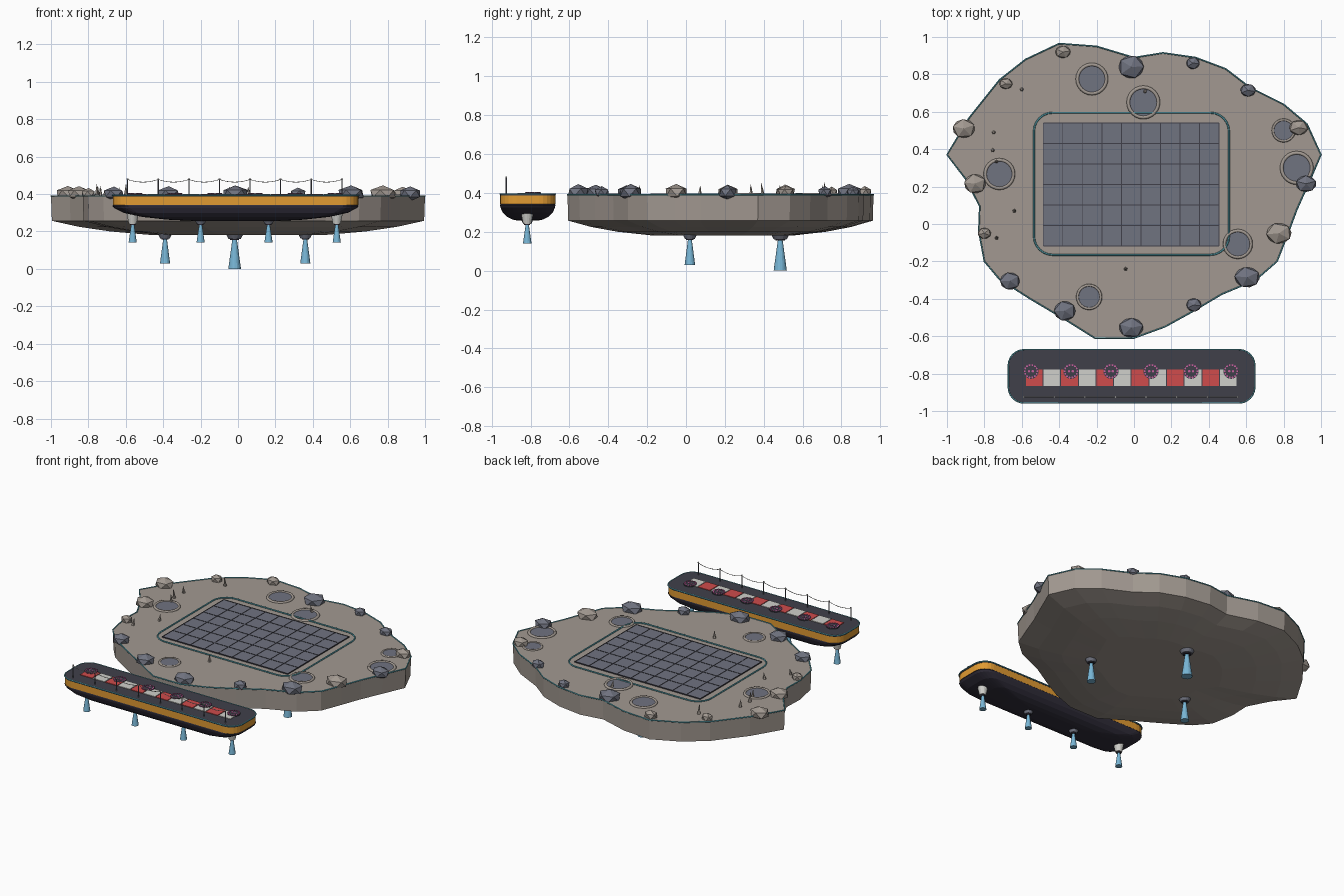
import bpy, bmesh, math, random
from mathutils import Vector

if "Cube" in bpy.data.objects:
    bpy.data.objects.remove(bpy.data.objects["Cube"])

random.seed(4)


def mat(name, r, g, b):
    m = bpy.data.materials.new(name)
    lin = [(c / 255 / 12.92) if c < 11 else ((c / 255 + 0.055) / 1.055) ** 2.4 for c in (r, g, b)]
    m.diffuse_color = (*lin, 1)
    m.use_nodes = True
    m.node_tree.nodes["Principled BSDF"].inputs["Base Color"].default_value = m.diffuse_color
    return m


TAN = mat("tan_rock", 162, 153, 145)
SLATE = mat("slate_grey", 112, 115, 128)
TEAL = mat("teal_trim", 85, 160, 172)
DECK = mat("dark_deck", 64, 64, 74)
HULL = mat("dark_hull", 48, 45, 58)
ORANGE = mat("orange_band", 225, 155, 50)
RED = mat("red_tile", 208, 76, 76)
WHITE = mat("pale_grey", 208, 208, 203)
BLUE = mat("blue_flame", 120, 182, 214)
PINK = mat("pink_light", 200, 95, 160)


def finish(name, bm, mats):
    bmesh.ops.recalc_face_normals(bm, faces=bm.faces)
    me = bpy.data.meshes.new(name)
    bm.to_mesh(me)
    bm.free()
    for m in mats:
        me.materials.append(m)
    ob = bpy.data.objects.new(name, me)
    bpy.context.collection.objects.link(ob)
    return ob


def loft(name, outline, centre, rings, mats, bands):
    """Stack scaled copies of an outline; bands gives a material slot per wall."""
    bm = bmesh.new()
    cx, cy = centre
    loops = [[bm.verts.new((cx + (x - cx) * s, cy + (y - cy) * s, z)) for x, y in outline]
             for z, s in rings]
    n = len(outline)
    for a, b, slot in zip(loops, loops[1:], bands):
        for i in range(n):
            bm.faces.new((a[i], a[(i + 1) % n], b[(i + 1) % n], b[i])).material_index = slot
    bm.faces.new(loops[0]).material_index = bands[0]
    bm.faces.new(loops[-1]).material_index = bands[-1]
    return finish(name, bm, mats)


def box(name, x0, x1, y0, y1, z0, z1, m):
    return loft(name, [(x0, y0), (x1, y0), (x1, y1), (x0, y1)], (0, 0), [(z0, 1), (z1, 1)], [m], [0])


def cone(name, x, y, z0, z1, r0, r1, m, sides=16):
    bm = bmesh.new()
    bmesh.ops.create_cone(bm, cap_ends=True, segments=sides, radius1=r0, radius2=r1, depth=z1 - z0)
    bmesh.ops.translate(bm, verts=bm.verts, vec=(x, y, (z0 + z1) / 2))
    return finish(name, bm, [m])


def tube(name, pts, r, m, closed=False):
    cu = bpy.data.curves.new(name, 'CURVE')
    cu.dimensions = '3D'
    cu.bevel_depth, cu.bevel_resolution = r, 1
    cu.use_fill_caps = True
    sp = cu.splines.new('POLY')
    sp.points.add(len(pts) - 1)
    for p, c in zip(sp.points, pts):
        p.co = (*c, 1)
    sp.use_cyclic_u = closed
    cu.materials.append(m)
    ob = bpy.data.objects.new(name, cu)
    bpy.context.collection.objects.link(ob)
    bpy.ops.object.select_all(action='DESELECT')
    ob.select_set(True)
    bpy.context.view_layer.objects.active = ob
    bpy.ops.object.convert(target='MESH')


def round_rect(x0, x1, y0, y1, r, steps=6):
    corners = [(x1 - r, y1 - r, 0), (x0 + r, y1 - r, 90), (x0 + r, y0 + r, 180), (x1 - r, y0 + r, 270)]
    return [(cx + r * math.cos(math.radians(a + 90 * i / steps)),
             cy + r * math.sin(math.radians(a + 90 * i / steps)))
            for cx, cy, a in corners for i in range(steps + 1)]


# Floating rock island
TOP = 0.39
shore = [(-1, .37), (-.88, .57), (-.72, .77), (-.58, .88), (-.40, .965), (-.2, .95), (0, .89),
         (.155, .915), (.33, .89), (.49, .83), (.62, .73), (.80, .64), (.925, .535), (1, .37),
         (.935, .22), (.87, .075), (.82, -.06), (.765, -.2), (.65, -.3), (.47, -.375), (.31, -.47),
         (.165, -.55), (0, -.61), (-.21, -.61), (-.37, -.51), (-.555, -.40), (-.72, -.295),
         (-.8, -.2), (-.83, -.04), (-.825, .095), (-.9, .24)]
loft("island", shore, (0, .2), [(.18, .45), (.2, .68), (.225, .85), (.257, .995), (TOP, 1)], [TAN], [0] * 4)
tube("island_edge_trim", [(x, y, TOP) for x, y in shore], .004, TEAL, True)

# Landing pad with tile joints and a glowing border
PX0, PX1, PY0, PY1 = -.485, .455, -.117, .54
box("landing_pad", PX0, PX1, PY0, PY1, TOP - .005, TOP + .005, SLATE)
for i in range(10):
    x = PX0 + (PX1 - PX0) * i / 9
    box("pad_joint_long", x - .002, x + .002, PY0, PY1, TOP, TOP + .007, DECK)
for i in range(7):
    y = PY0 + (PY1 - PY0) * i / 6
    box("pad_joint_cross", PX0, PX1, y - .002, y + .002, TOP, TOP + .007, DECK)
tube("pad_border", [(x, y, TOP + .003) for x, y in round_rect(-.535, .508, -.165, .595, .1)], .005, TEAL, True)

# Craters: low rim around a flat floor
for x, y, r in [(-.225, .775, .087), (.05, .65, .09), (-.72, .267, .085), (-.24, -.39, .07),
                (.555, -.107, .08), (.80, .50, .064), (.87, .30, .09)]:
    cone("crater_floor", x, y, TOP - .003, TOP + .003, r * .8, r * .8, SLATE, 24)
    tube("crater_rim", [(x + r * .89 * math.cos(a * math.tau / 24), y + r * .89 * math.sin(a * math.tau / 24), TOP)
                        for a in range(24)], r * .11, TAN, True)

# Boulders along the shore
tan_rocks = [(-.38, .92, .043), (-.685, .75, .037), (-.91, .51, .062), (-.85, .215, .06),
             (-.8, -.05, .037), (.775, -.05, .07), (.88, .515, .052)]
slate_rocks = [(-.015, .84, .07), (.315, .86, .037), (.61, .715, .043), (-.663, -.305, .055), (-.37, -.465, .06),
               (-.015, -.555, .068), (.32, -.433, .042), (.605, -.285, .07), (.92, .215, .057)]
for rocks, m in ((tan_rocks, TAN), (slate_rocks, SLATE)):
    for x, y, r in rocks:
        bm = bmesh.new()
        bmesh.ops.create_icosphere(bm, subdivisions=1, radius=1)
        turn, wide = random.uniform(0, 6), random.uniform(.85, 1)
        for v in bm.verts:
            c, s = math.cos(turn), math.sin(turn)
            px, py = v.co.x * c - v.co.y * s, v.co.x * s + v.co.y * c
            v.co = Vector((x + px * r * 1.08, y + py * r * wide, TOP + .012 + v.co.z * (.015 + r * .42)))
        finish("boulder", bm, [m])

# Thin stone shards
for x, y in [(-.6, .72), (-.75, .49), (-.755, .395), (-.735, .335), (-.64, .07), (-.735, -.075),
             (-.045, -.24), (.06, .71)]:
    shard = cone("shard", 0, 0, 0, random.uniform(.045, .07), .011, .001, TAN, 5)
    shard.location = (x, y, TOP - .003)
    shard.rotation_euler = (random.uniform(-.2, .2), random.uniform(-.2, .2), 0)

# Ferry platform: dark hull, orange band, dark deck
CX, CY = -.013, -.815
plan = round_rect(-.672, .646, -.957, -.672, .085)
loft("platform", plan, (CX, CY),
     [(.257, .35), (.263, .55), (.278, .76), (.3, .91), (.325, .985), (.337, 1), (.342, .99),
      (.342, .996), (.386, .996), (.386, 1), (.396, 1)],
     [HULL, ORANGE, DECK], [0, 0, 0, 0, 0, 0, 0, 1, 2, 2])
tube("platform_edge_trim", [(x, y, .394) for x, y in plan], .004, TEAL, True)

# Red and white deck tiles
for i in range(12):
    x = -.578 + .0943 * i
    box("deck_tile", x, x + .089, -.867, -.777, .392, .4, WHITE if i % 2 else RED)

# Round light rings on the deck
for i in range(6):
    x, y = -.551 + .214 * i, -.787
    cone("light_disc", x, y, .394, .402, .041, .041, DECK, 20)
    for k in range(14):
        a = k * math.tau / 14
        cone("light_dot", x + .034 * math.cos(a), y + .034 * math.sin(a), .4, .405, .0055, .0055, PINK, 6)
    for dx in (-.01, .01):
        cone("light_core", x + dx, y, .4, .405, .007, .007, PINK, 6)

# Rope railing along the outer edge
posts = [-.59 + .1636 * i for i in range(8)]
for x in posts:
    cone("rail_post", x, -.925, .39, .482, .003, .003, SLATE, 8)
    cone("rail_post_cap", x, -.925, .478, .484, .005, .005, WHITE, 8)
for a, b in zip(posts, posts[1:]):
    tube("rail_rope", [(a + (b - a) * t / 8, -.925, .478 - .014 * (1 - (t / 4 - 1) ** 2)) for t in range(9)],
         .0018, WHITE)


# Thrusters: flared collar and widening flame
def thruster(x, y, z_collar, z_flame, z_end, r, m):
    cone("thruster_collar", x, y, z_flame, z_collar, r * .95, r * 1.45, m)
    cone("thruster_throat", x, y, z_flame - .006, z_flame + .002, r * .7, r * .7, HULL)
    cone("thruster_flame", x, y, z_end, z_flame, r, r * .35, BLUE)


for x in (-.39, .36):
    thruster(x, .02, .19, .163, .03, .027, SLATE)
thruster(-.018, .485, .19, .16, 0, .034, SLATE)
for x, m in ((-.563, WHITE), (-.2, SLATE), (.163, SLATE), (.528, WHITE)):
    thruster(x, -.817, .295 if m == WHITE else .265, .24, .14, .022, m)
